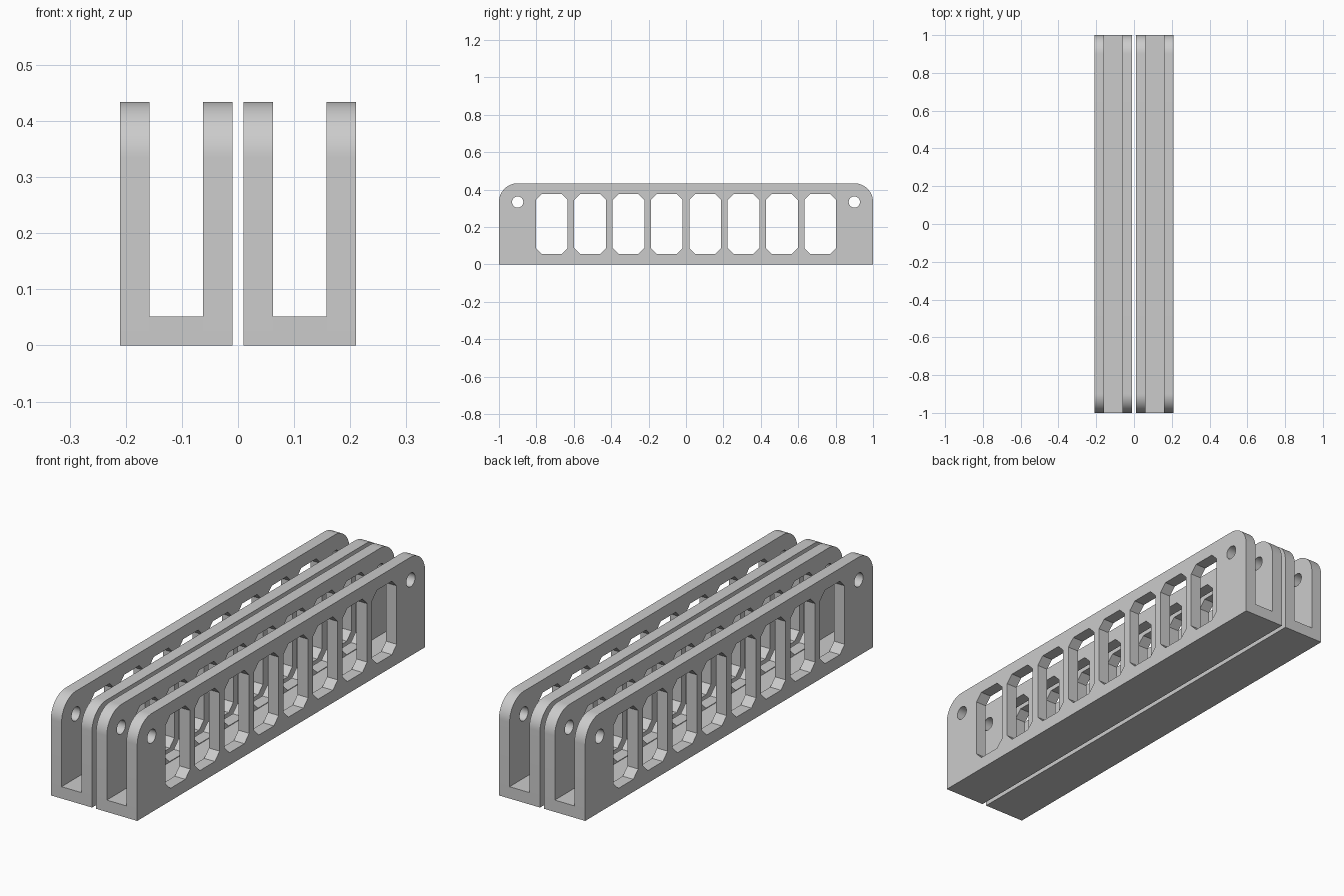
import bpy
import math

if "Cube" in bpy.data.objects:
    bpy.data.objects.remove(bpy.data.objects["Cube"])

LENGTH, HEIGHT = 2.0, 0.434
WALL = 0.052            # wall and floor thickness
RADIUS = 0.10           # rounded upper corners, concentric with the end holes
HALF = LENGTH / 2

grey = bpy.data.materials.new("light grey")
grey.diffuse_color = (0.6, 0.6, 0.6, 1)
grey.use_nodes = True
grey.node_tree.nodes["Principled BSDF"].inputs["Base Color"].default_value = grey.diffuse_color


def arc(cx, cy, r, a0, a1, n):
    return [(cx + r * math.cos(math.radians(a0 + (a1 - a0) * i / n)),
             cy + r * math.sin(math.radians(a0 + (a1 - a0) * i / n))) for i in range(n + 1)]


def window(cx, w=0.17, z0=0.055, z1=0.378, c=0.033):
    """Rectangle with chamfered corners."""
    a, b = cx - w / 2, cx + w / 2
    return [(a + c, z0), (b - c, z0), (b, z0 + c), (b, z1 - c),
            (b - c, z1), (a + c, z1), (a, z1 - c), (a, z0 + c)]


# Outline of a side wall, its two end holes and eight windows
top = HEIGHT - RADIUS
loops = [[(-HALF, 0), (HALF, 0)]
         + arc(HALF - RADIUS, top, RADIUS, 0, 90, 16)
         + arc(-HALF + RADIUS, top, RADIUS, 90, 180, 16)]
loops += [arc(s * (HALF - RADIUS), top, 0.03, 0, 360, 32)[:-1] for s in (-1, 1)]
loops += [window((i - 3.5) * 0.205) for i in range(8)]


def side_wall(name, x):
    curve = bpy.data.curves.new(name, 'CURVE')
    curve.dimensions = '2D'
    curve.fill_mode = 'BOTH'
    curve.extrude = WALL / 2
    for pts in loops:
        s = curve.splines.new('POLY')
        s.points.add(len(pts) - 1)
        for p, (u, v) in zip(s.points, pts):
            p.co = (u, v, 0, 1)
        s.use_cyclic_u = True
    ob = bpy.data.objects.new(name, curve)
    ob.location.x = x
    ob.rotation_euler = (math.pi / 2, 0, math.pi / 2)
    bpy.context.collection.objects.link(ob)
    bpy.ops.object.select_all(action='DESELECT')
    ob.select_set(True)
    bpy.context.view_layer.objects.active = ob
    bpy.ops.object.convert(target='MESH')
    ob = bpy.context.object
    ob.data.materials.clear()
    ob.data.materials.append(grey)
    bpy.ops.object.shade_smooth_by_angle(angle=math.radians(30))


# Two U-shaped channels side by side
for side, sx in (("left", -1), ("right", 1)):
    side_wall(side + "_outer_wall", sx * (0.21 - WALL / 2))
    side_wall(side + "_inner_wall", sx * (0.01 + WALL / 2))
    bpy.ops.mesh.primitive_cube_add(size=1, location=(sx * 0.11, 0, WALL / 2))
    floor = bpy.context.object
    floor.name = side + "_floor"
    floor.scale = (0.2 - 2 * WALL, LENGTH, WALL)
    floor.data.materials.append(grey)
